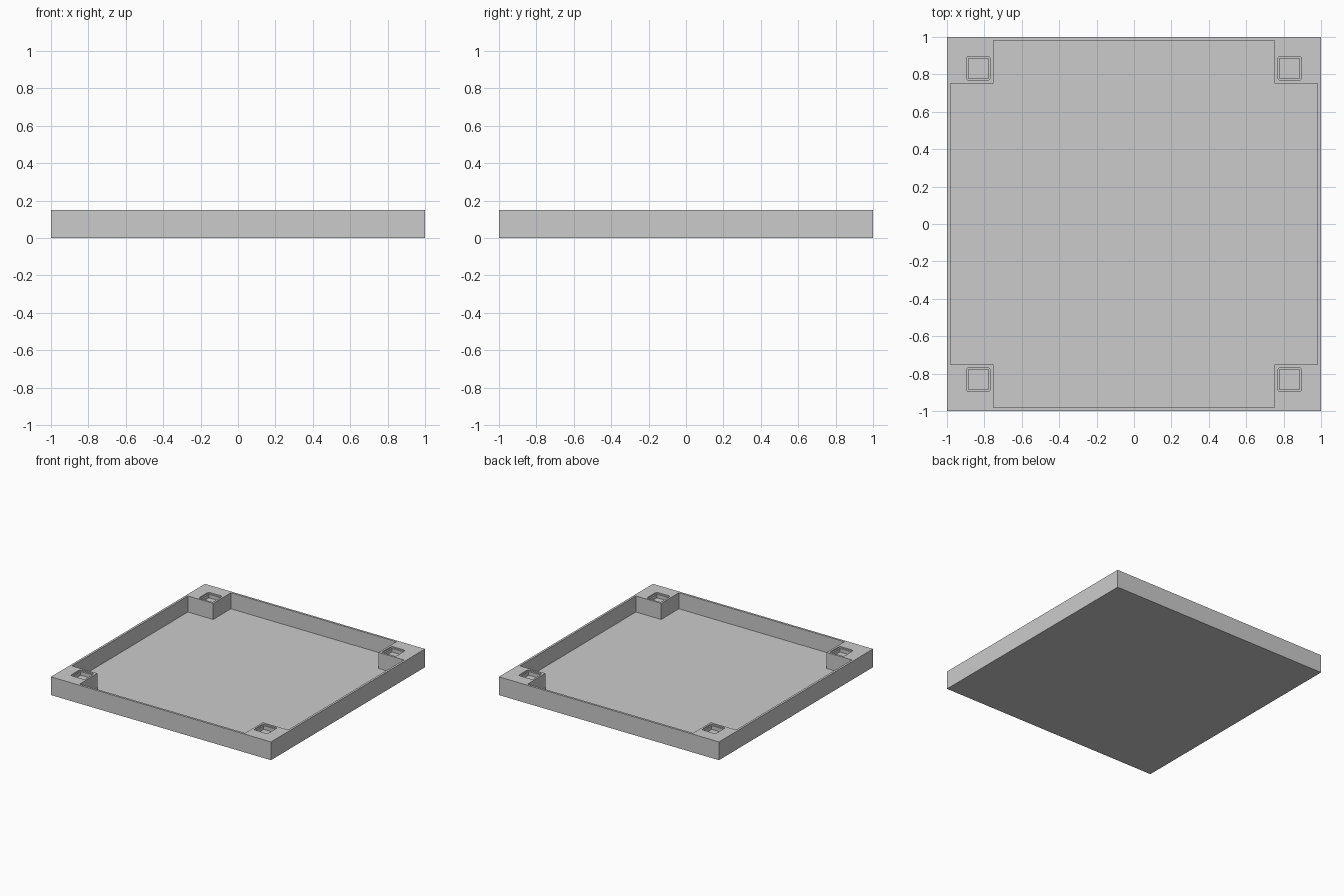
import bpy
import bmesh

cube = bpy.data.objects.get("Cube")
if cube:
    bpy.data.objects.remove(cube, do_unlink=True)

HEIGHT = 0.15
WALL = 0.018      # wall and floor thickness
POST = 0.752      # inner face of the corner posts
POCKET = 0.832    # centre of the corner pockets

grey = bpy.data.materials.new("light grey")
grey.use_nodes = True
grey.diffuse_color = (0.6, 0.6, 0.6, 1)
grey.node_tree.nodes["Principled BSDF"].inputs["Base Color"].default_value = (0.6, 0.6, 0.6, 1)


def prism(name, outline, bottom, top, radius=0):
    """Extrude an outline upward, optionally rounding its upright edges."""
    bm = bmesh.new()
    face = bm.faces.new([bm.verts.new((x, y, bottom)) for x, y in outline])
    grown = bmesh.ops.extrude_face_region(bm, geom=[face])["geom"]
    for v in grown:
        if isinstance(v, bmesh.types.BMVert):
            v.co.z = top
    if radius:
        upright = [e for e in bm.edges
                   if abs(e.verts[0].co.z - e.verts[1].co.z) > 0.001]
        bmesh.ops.bevel(bm, geom=upright, offset=radius, segments=4,
                        profile=0.5, affect='EDGES')
    bmesh.ops.recalc_face_normals(bm, faces=bm.faces)
    mesh = bpy.data.meshes.new(name)
    bm.to_mesh(mesh)
    bm.free()
    obj = bpy.data.objects.new(name, mesh)
    mesh.materials.append(grey)
    bpy.context.collection.objects.link(obj)
    return obj


def square(x, y, half):
    return [(x - half, y - half), (x + half, y - half),
            (x + half, y + half), (x - half, y + half)]


def cut(target, cutter):
    """Subtract the cutter, then discard it."""
    cutter.hide_render = True
    mod = target.modifiers.new("cut", 'BOOLEAN')
    mod.operation = 'DIFFERENCE'
    mod.solver = 'EXACT'
    mod.object = cutter
    bpy.context.view_layer.objects.active = target
    bpy.ops.object.modifier_apply(modifier=mod.name)
    bpy.data.objects.remove(cutter, do_unlink=True)


# Solid block
tray = prism("tray", square(0, 0, 1), 0, HEIGHT)

# Cross-shaped recess that leaves thin walls and four corner posts
a, b = 1 - WALL, POST
cross = [(-b, -a), (b, -a), (b, -b), (a, -b), (a, b), (b, b),
         (b, a), (-b, a), (-b, b), (-a, b), (-a, -b), (-b, -b)]
cut(tray, prism("recess_cutter", cross, WALL, HEIGHT + 0.1))

# Stepped pocket in every corner post: rounded lip, then a square socket
for sx in (-1, 1):
    for sy in (-1, 1):
        x, y = sx * POCKET, sy * POCKET
        cut(tray, prism("lip_cutter", square(x, y, 0.064),
                        HEIGHT - 0.01, HEIGHT + 0.1, 0.015))
        cut(tray, prism("socket_cutter", square(x, y, 0.053),
                        HEIGHT - 0.04, HEIGHT + 0.1))
